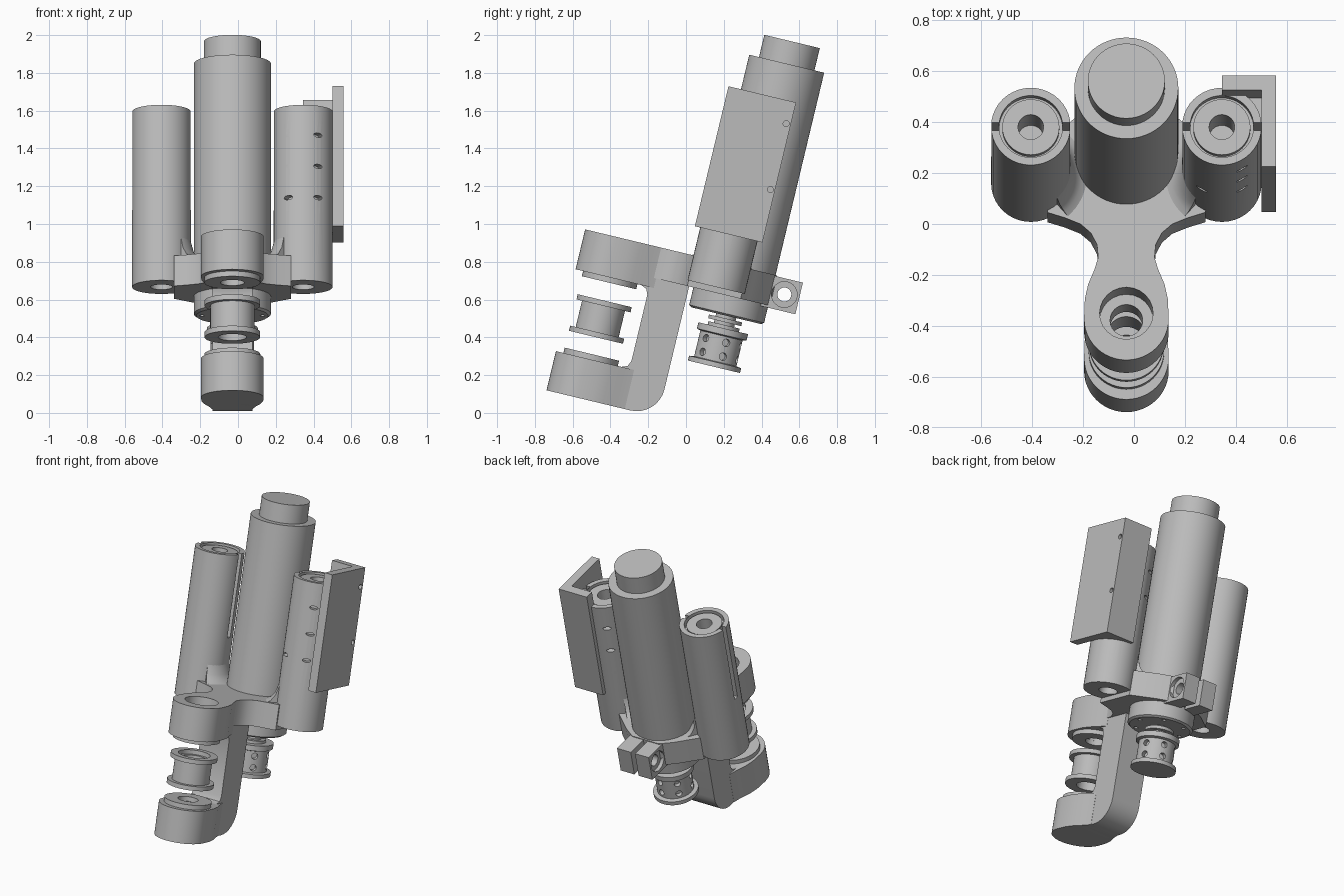
import bpy, bmesh
from math import sin, cos, pi, radians
from mathutils import Matrix, Vector

if "Cube" in bpy.data.objects:
    bpy.data.objects.remove(bpy.data.objects["Cube"])

CX = -0.03                                  # centre plane of the mechanism
TILT = Matrix.Rotation(radians(-13.5), 4, 'X')
TUBE_DX = 0.375
AXIS_U = 0.087                              # main barrel axis
ROLL_U = -0.557                             # roller axis

mat = bpy.data.materials.new("light_grey")
mat.use_nodes = True
GREY = (0.5, 0.5, 0.5, 1)
mat.diffuse_color = GREY
mat.node_tree.nodes["Principled BSDF"].inputs["Base Color"].default_value = GREY
parts = []


def finish(name, bm, cutter=False):
    bmesh.ops.recalc_face_normals(bm, faces=bm.faces)
    me = bpy.data.meshes.new(name)
    bm.to_mesh(me)
    bm.free()
    ob = bpy.data.objects.new(name, me)
    bpy.context.collection.objects.link(ob)
    me.materials.append(mat)
    if cutter:
        ob.hide_render = True
    else:
        parts.append(ob)
    return ob


def lathe(name, x, u, profile, segs=48):
    """Revolve a closed (radius, height) outline around a vertical axis."""
    bm = bmesh.new()
    rings = []
    for i in range(segs):
        a = 2 * pi * i / segs
        rings.append([bm.verts.new((x + r * cos(a), u + r * sin(a), w)) for r, w in profile])
    n = len(profile)
    for i in range(segs):
        p, q = rings[i], rings[(i + 1) % segs]
        for j in range(n):
            k = (j + 1) % n
            if profile[j][0] or profile[k][0]:
                bm.faces.new((p[j], q[j], q[k], p[k]))
    bmesh.ops.remove_doubles(bm, verts=bm.verts, dist=1e-5)
    return finish(name, bm)


def prism(name, outline, lo, hi, axis='Z'):
    """Extrude an outline: (x, u) along Z, or (u, w) along X."""
    bm = bmesh.new()
    place = (lambda p: (p[0], p[1], lo)) if axis == 'Z' else (lambda p: (lo, p[0], p[1]))
    face = bm.faces.new([bm.verts.new(place(p)) for p in outline])
    ext = bmesh.ops.extrude_face_region(bm, geom=[face])
    step = Vector((0, 0, hi - lo)) if axis == 'Z' else Vector((hi - lo, 0, 0))
    bmesh.ops.translate(bm, vec=step, verts=[v for v in ext["geom"] if isinstance(v, bmesh.types.BMVert)])
    return finish(name, bm)


def box(name, x0, x1, u0, u1, w0, w1):
    return prism(name, [(x0, u0), (x1, u0), (x1, u1), (x0, u1)], w0, w1)


def mirrored(half):
    return [(CX + d, u) for d, u in half] + [(CX - d, u) for d, u in reversed(half) if d]


def drill(centre, direction, r, length, squash=1.0):
    bm = bmesh.new()
    bmesh.ops.create_cone(bm, cap_ends=True, segments=24, radius1=r, radius2=r, depth=length)
    turn = Vector(direction).to_track_quat('Z', 'Y').to_matrix().to_4x4()
    bm.transform(Matrix.Translation(centre) @ Matrix.Diagonal((1, 1, squash, 1)) @ turn)
    return finish("cutter", bm, True)


def slot(x0, x1, u0, u1, w0, w1):
    ob = box("cutter", x0, x1, u0, u1, w0, w1)
    parts.remove(ob)
    return ob


def cut(ob, cutters):
    bpy.context.view_layer.objects.active = ob
    for c in cutters:
        m = ob.modifiers.new("cut", 'BOOLEAN')
        m.operation, m.solver, m.object = 'DIFFERENCE', 'EXACT', c
        bpy.ops.object.modifier_apply(modifier=m.name)
        bpy.data.objects.remove(c)


# Main barrel with stepped cap
barrel = lathe("main_barrel", CX, AXIS_U, [(0, 0.55), (0.19, 0.55), (0.204, 0.56), (0.204, 1.922),
               (0.151, 1.922), (0.151, 2.043), (0, 2.043)], 64)
cut(barrel, [drill((CX + 0.16 * cos(i * pi / 3), AXIS_U + 0.16 * sin(i * pi / 3), 0.55), (0, 0, 1), 0.013, 0.06)
             for i in range(6)])

# Side tubes with end sockets, slots and fillets to the base
for side, label in ((1, "left"), (-1, "right")):
    tx = CX + side * TUBE_DX
    tube = lathe(label + "_tube", tx, 0, [(0, 0.8), (0.058, 0.8), (0.058, 0.685), (0.156, 0.685),
                 (0.156, 1.64), (0.125, 1.64), (0.125, 1.6), (0.112, 1.6), (0.112, 1.63),
                 (0.05, 1.63), (0.05, 1.45), (0, 1.45)], 40)
    cutters = [slot(tx + s * 0.145 - 0.02, tx + s * 0.145 + 0.02, -0.016, 0.016, 1.1, 1.7) for s in (1, -1)]
    cutters += [drill((tx + s * 0.145, 0, 1.42), (1, 0, 0), 0.026, 0.04) for s in (1, -1)]
    if side > 0:
        for w in (1.14, 1.31, 1.48):
            for d in (-1, 1):
                for f in (-1, 1):
                    n = (d * 0.51, f * 0.86, 0)
                    cutters.append(drill((tx + n[0] * 0.15, n[1] * 0.15, w), n, 0.026, 0.07, 0.45))
    cut(tube, cutters)
    bm = bmesh.new()
    start = pi - 0.85 if side > 0 else -0.85
    prof = [(0.13, 0.81), (0.24, 0.81), (0.2, 0.83), (0.172, 0.87), (0.155, 0.93), (0.13, 0.93)]
    f = bm.faces.new([bm.verts.new((tx + r * cos(start), r * sin(start), w)) for r, w in prof])
    bmesh.ops.spin(bm, geom=[f] + list(f.edges) + list(f.verts), cent=(tx, 0, 0), axis=(0, 0, 1),
                   angle=1.7, steps=16)
    finish(label + "_tube_fillet", bm)

# Base web joining tubes, barrel and arm
prism("base_web", mirrored([(0, -0.34), (0.11, -0.34), (0.115, -0.28), (0.14, -0.232), (0.18, -0.197),
      (0.24, -0.172), (0.31, -0.15), (0.31, 0.14), (0.25, 0.19), (0.18, 0.25), (0.1, 0.3), (0, 0.3)]), 0.655, 0.82)

# Split clamp ears
for side, label in ((1, "left"), (-1, "right")):
    a, b = sorted((CX + side * 0.016, CX + side * 0.12))
    ear = box(label + "_clamp_ear", a, b, 0.24, 0.441, 0.643, 0.815)
    cut(ear, [drill((CX + side * 0.07, 0.36, 0.731), (1, 0, 0), 0.037, 0.3),
              drill((CX + side * 0.12, 0.36, 0.731), (1, 0, 0), 0.068, 0.05)])

# Arm spine with rounded heel and cross hole
heel = [(-0.29 + 0.15 * cos(t * pi / 16), 0.094 - 0.15 * sin(t * pi / 16)) for t in range(9)]
spine = prism("arm_spine", [(-0.44, 0.82), (-0.14, 0.82)] + heel + [(-0.44, -0.056), (-0.44, 0.157),
              (-0.39, 0.157), (-0.358, 0.17), (-0.345, 0.2), (-0.345, 0.56), (-0.358, 0.59),
              (-0.39, 0.603), (-0.44, 0.603)], CX - 0.106, CX + 0.106, 'X')
cut(spine, [drill((CX, -0.213, 0.376), (1, 0, 0), 0.063, 0.5)]
    + [drill((CX + s * 0.084, -0.36, 0.82), (0, 0, 1), 0.011, 0.06) for s in (1, -1)])

# Roller holders: upper and lower pads with bosses
nose = [(0.166 * sin(t * pi / 24), -0.58 - 0.166 * cos(t * pi / 24)) for t in range(13)]
pad = mirrored(nose + [(0.163, -0.5), (0.15, -0.44), (0.125, -0.38), (0.107, -0.32), (0, -0.32)])
for label, lo, hi, boss_lo, boss_hi, mouth in (("upper", 0.603, 0.82, 0.575, 0.615, 0.82),
                                               ("lower", -0.056, 0.157, 0.145, 0.186, -0.056)):
    cutters = lambda: [drill((CX, ROLL_U, mouth), (0, 0, 1), 0.105, 0.24),
                       drill((CX, ROLL_U, (lo + hi) / 2), (0, 0, 1), 0.064, 0.5)]
    cut(prism(label + "_holder", pad, lo, hi), cutters())
    lathe(label + "_holder_boss", CX, ROLL_U, [(0.064, boss_lo), (0.148, boss_lo), (0.148, boss_hi), (0.064, boss_hi)])

# Front roller
lathe("front_roller", CX, ROLL_U, [(0.075, 0.278), (0.11, 0.278), (0.147, 0.278), (0.147, 0.306), (0.117, 0.306),
      (0.117, 0.449), (0.147, 0.449), (0.147, 0.477), (0.1, 0.477), (0.1, 0.45), (0.075, 0.45)])

# Rear hub under the barrel, with radial holes
hub = lathe("rear_hub", CX, AXIS_U, [(0, 0.272), (0.142, 0.272), (0.142, 0.298), (0.115, 0.302), (0.115, 0.442),
            (0.135, 0.448), (0.135, 0.482), (0.085, 0.482), (0.085, 0.5), (0.055, 0.5), (0.055, 0.515),
            (0.09, 0.515), (0.09, 0.535), (0.055, 0.535), (0.055, 0.58), (0, 0.58)])
holes = []
for i in range(6):
    n = Vector((cos(i * pi / 3 + 0.3), sin(i * pi / 3 + 0.3), 0))
    holes += [drill(Vector((CX, AXIS_U, w)) + n * 0.115, n, 0.02, 0.06) for w in (0.335, 0.41)]
cut(hub, holes)

# Side mounting plate and its bracket
plate = box("mounting_plate", 0.5, 0.558, -0.185, 0.183, 0.972, 1.734)
cut(plate, [drill((0.53, u, w), (1, 0, 0), 0.016, 0.2) for u, w in ((0.158, 1.613), (0.158, 1.254), (-0.161, 1.09))])
box("plate_bracket", 0.345, 0.502, 0.125, 0.183, 0.972, 1.734)
box("bracket_rib", 0.44, 0.502, 0.02, 0.13, 0.972, 1.6)

# Shade and tilt the whole assembly
bpy.ops.object.select_all(action='DESELECT')
for ob in parts:
    ob.matrix_world = TILT
    ob.select_set(True)
    bpy.context.view_layer.objects.active = ob
bpy.ops.object.shade_smooth_by_angle(angle=radians(30))
